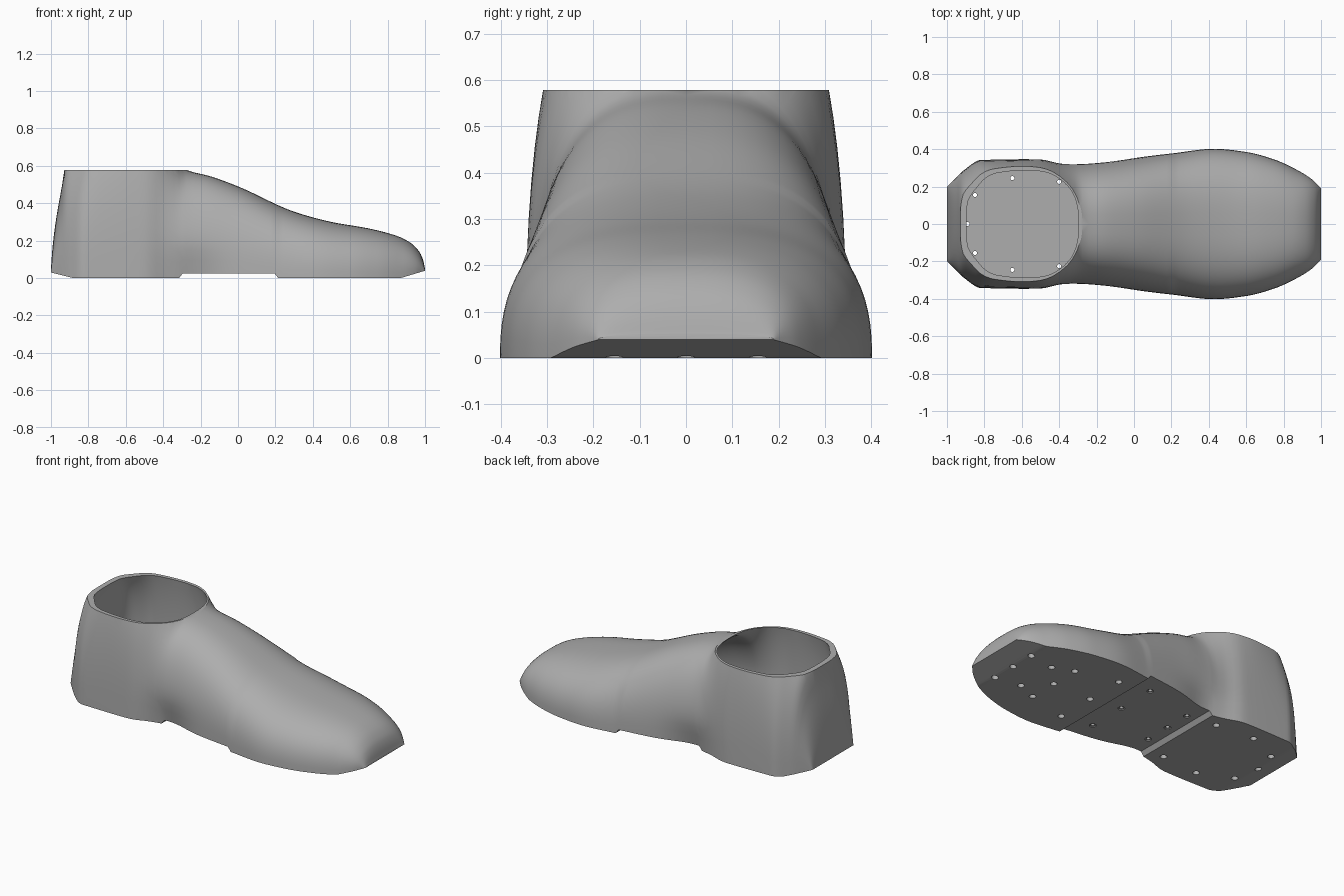
import bpy, bmesh, math
from mathutils import Matrix, Vector

cube = bpy.data.objects.get("Cube")
if cube:
    bpy.data.objects.remove(cube, do_unlink=True)

grey = bpy.data.materials.new("plain_grey")
grey.use_nodes = True
COLOUR = (0.42, 0.42, 0.42, 1)
grey.diffuse_color = COLOUR
grey.node_tree.nodes["Principled BSDF"].inputs["Base Color"].default_value = COLOUR


def curve(points):
    """Smooth interpolation through (x, value) points, without overshoot."""
    xs, vs = zip(*points)
    sec = [(vs[i + 1] - vs[i]) / (xs[i + 1] - xs[i]) for i in range(len(xs) - 1)]
    tan = [sec[0]]
    for a, b in zip(sec, sec[1:]):
        tan.append(2 * a * b / (a + b) if a * b > 0 else 0)
    tan.append(sec[-1])

    def value(x):
        x = min(max(x, xs[0]), xs[-1])
        i = max(k for k in range(len(sec)) if xs[k] <= x)
        d = xs[i + 1] - xs[i]
        t = (x - xs[i]) / d
        s = t * t * (3 - 2 * t)
        return (vs[i] * (1 - s) + vs[i + 1] * s
                + d * (tan[i] * t * (1 - t) ** 2 - tan[i + 1] * t * t * (1 - t)))
    return value


# Half width, crown height (above the ankle cut at the heel) and underside
half_width = curve([(-1, .2), (-.9, .295), (-.82, .342), (-.5, .347), (-.38, .328),
                    (-.1, .345), (.2, .377), (.43, .402), (.6, .385), (.75, .345),
                    (.87, .29), (.95, .24), (1, .19)])
crown = curve([(-1, .05), (-.993, .15), (-.975, .3), (-.94, .5), (-.92, .62), (-.85, .71),
               (-.75, .89), (-.6, .98), (-.45, .86), (-.35, .67), (-.28, .58), (-.15, .545),
               (0, .49), (.3, .355), (.5, .3), (.7, .265), (.85, .225), (.92, .19),
               (.97, .14), (.99, .095), (1, .05)])
ARCH = (-.315, -.295, .195, .215)


def underside(x):
    if x > .87:
        return (x - .87) * .3
    if x < -.88:
        return (-.88 - x) * .25
    return .025 if ARCH[1] <= x <= ARCH[2] else 0


def waist_tuck(x, z):
    return 1 - .13 * math.exp(-((x + .25) / .15) ** 2 - (z / .13) ** 2)


def make(name, bm):
    bmesh.ops.recalc_face_normals(bm, faces=bm.faces)
    mesh = bpy.data.meshes.new(name)
    bm.to_mesh(mesh)
    bm.free()
    mesh.materials.append(grey)
    obj = bpy.data.objects.new(name, mesh)
    bpy.context.collection.objects.link(obj)
    return obj


def loft(name, scale=1, wall=0, floor=None, count=90, sides=40):
    """Skin superellipse sections along x into a closed solid."""
    stations = {-math.cos(math.pi * i / count) for i in range(count + 1)}
    stations = [x for x in stations if all(abs(x - a) > .008 for a in ARCH)]
    bm, rings = bmesh.new(), []
    for x in sorted(stations + list(ARCH)):
        low = underside(x) if floor is None else floor
        high = max(crown(x) - wall, low + .012)
        ring = []
        for j in range(sides + 1):
            a = math.pi * j / sides
            c, s = math.cos(a), math.sin(a)
            z = low + (high - low) * max(s, 0) ** .8
            y = math.copysign(abs(c) ** .74, c) * (half_width(x) - wall)
            ring.append(bm.verts.new((x * scale, y * waist_tuck(x, z), z)))
        rings.append(ring)
    n = sides + 1
    for r, q in zip(rings, rings[1:]):
        for j in range(n):
            k = (j + 1) % n
            bm.faces.new((r[j], r[k], q[k], q[j]))
    bm.faces.new(rings[0])
    bm.faces.new(rings[-1])
    return make(name, bm)


def cylinders(name, spots, radius, z, depth):
    bm = bmesh.new()
    for x, y in spots:
        bmesh.ops.create_cone(bm, cap_ends=True, segments=20, radius1=radius,
                              radius2=radius, depth=depth,
                              matrix=Matrix.Translation((x, y, z)))
    return make(name, bm)


def cut(target, cutter):
    cutter.hide_render = True
    mod = target.modifiers.new("cut", 'BOOLEAN')
    mod.operation, mod.solver, mod.object = 'DIFFERENCE', 'EXACT', cutter
    bpy.context.view_layer.objects.active = target
    bpy.ops.object.modifier_apply(modifier=mod.name)
    bpy.data.objects.remove(cutter, do_unlink=True)


def mirrored(pairs):
    return [(x, s * y) for x, y in pairs for s in ((1, -1) if y else (1,))]


# Hollow shoe shell, trimmed flat at the ankle
shell = loft("shoe_shell")
FLOOR = .045
cut(shell, loft("cavity", scale=.972, wall=.025, floor=FLOOR))
bm = bmesh.new()
bmesh.ops.create_cube(bm, size=2, matrix=Matrix.Translation((0, 0, 1.578)))
bmesh.ops.scale(bm, vec=Vector((1.2, 1, 1)), verts=bm.verts)
cut(shell, make("ankle_trim", bm))

# Nail holes through the sole
nails = mirrored([(-.89, 0), (-.85, .155), (-.65, .245), (-.4, .225),
                  (-.24, 0), (-.24, .165), (.09, 0), (.09, .245),
                  (.315, 0), (.315, .245), (.575, 0), (.575, .18),
                  (.7, .13), (.865, 0), (.865, .155)])
cut(shell, cylinders("nail_wells", nails, .019, 0, .06))
cut(shell, cylinders("nail_holes", nails, .011, .03, .08))

# Fasteners on the insole
screws = mirrored([(-.8, .09), (-.56, .165), (-.47, .165)])
pins = mirrored([(-.88, .09), (-.8, .18), (-.71, .195)])
parts = [shell,
         cylinders("screw_washers", screws, .028, FLOOR, .012),
         cylinders("screw_heads", screws, .014, FLOOR + .006, .012),
         cylinders("insole_pins", pins, .013, FLOOR, .012)]

# Smooth shading with crisp edges
bpy.ops.object.select_all(action='DESELECT')
for part in parts:
    part.select_set(True)
bpy.context.view_layer.objects.active = shell
bpy.ops.object.shade_smooth_by_angle(angle=math.radians(32))
